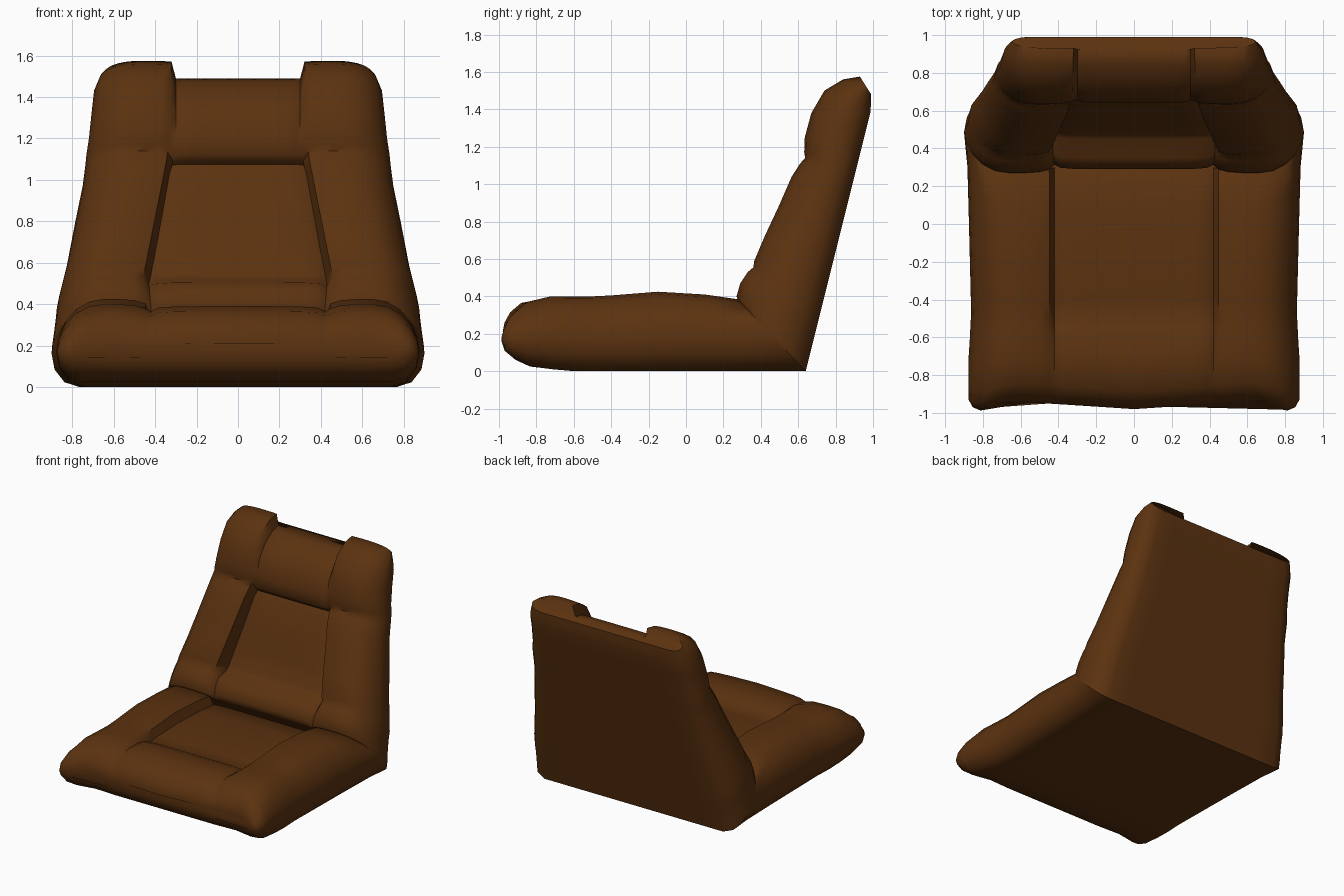
import bpy
import bmesh
import math

default_cube = bpy.data.objects.get("Cube")
if default_cube:
    bpy.data.objects.remove(default_cube, do_unlink=True)

# Single upholstery colour
leather = bpy.data.materials.new("brown_leather")
leather.use_nodes = True
leather_colour = (0.105, 0.032, 0.005, 1.0)
leather.diffuse_color = leather_colour
leather.node_tree.nodes["Principled BSDF"].inputs["Base Color"].default_value = leather_colour

# Half cross-section: (fraction across, fraction of thickness)
INNER_PANEL = [(0, 1), (.4, 1), (.75, .995), (.92, .98), (1, .935)]
SIDE_ROLL = [(.06, .95), (.17, .985), (.35, 1), (.5, 1), (.66, .97), (.8, .88),
             (.91, .74), (.975, .58), (1, .42), (.97, .22), (.87, .06), (.72, 0), (.4, 0), (0, 0)]


def interpolate(profile, value):
    """Piecewise linear lookup in a short ascending profile."""
    if value <= profile[0][0]:
        return profile[0][1]
    for (a, start), (b, end) in zip(profile, profile[1:]):
        if value <= b:
            return start + (end - start) * (value - a) / (b - a)
    return profile[-1][1]


def mix(first, second, factor):
    return tuple(p + (q - p) * factor for p, q in zip(first, second))


def cushion_ring(under, rail, centre, groove, width):
    """Closed symmetric ring: underside, side rolls and central panel."""
    half = []
    for across, thickness in INNER_PANEL:
        half.append((across * groove, *mix(under, centre, thickness)))
    for across, thickness in SIDE_ROLL:
        half.append((groove + across * (width - groove), *mix(under, rail, thickness)))
    mirrored = [(-x, y, z) for x, y, z in reversed(half[1:])]
    return half + mirrored


def loft(name, rings):
    """Skin a series of matching rings and close both ends."""
    bm = bmesh.new()
    loops = [[bm.verts.new(point) for point in ring] for ring in rings]
    for lower, upper in zip(loops, loops[1:]):
        count = len(lower)
        for i in range(count):
            j = (i + 1) % count
            bm.faces.new((lower[i], lower[j], upper[j], upper[i]))
    bm.faces.new(loops[0])
    bm.faces.new(loops[-1])
    bmesh.ops.recalc_face_normals(bm, faces=bm.faces)
    mesh = bpy.data.meshes.new(name)
    bm.to_mesh(mesh)
    bm.free()
    mesh.materials.append(leather)
    part = bpy.data.objects.new(name, mesh)
    bpy.context.collection.objects.link(part)
    bpy.ops.object.select_all(action="DESELECT")
    part.select_set(True)
    bpy.context.view_layer.objects.active = part
    bpy.ops.object.shade_smooth_by_angle(angle=math.radians(50))
    return part


# Seat cushion, from the mitre with the back to the front roll
seat_underside = [(.64, 0), (.45, 0), (.1, 0), (-.3, 0), (-.45, 0), (-.5, 0), (-.6, 0),
                  (-.72, .01), (-.85, .025), (-.93, .06), (-.97, .1), (-.985, .14)]
seat_rail = [(.275, .385), (.1, .41), (-.15, .425), (-.4, .405), (-.5, .4), (-.55, .4),
             (-.62, .4), (-.75, .4), (-.89, .37), (-.95, .32), (-.98, .26), (-.99, .21)]
seat_centre_height = [.33, .345, .355, .345, .335, .36, .385, .39, .365, .315, .26, .21]
seat_width = [(-.99, .82), (-.98, .855), (-.95, .875), (-.8, .88), (-.5, .862), (.1, .882), (.275, .9)]
front_bow = [(0, .01), (.3, .03), (.55, .045), (.68, .045), (.8, 0), (.9, .01)]

seat_rings = []
for under, rail, height in zip(seat_underside, seat_rail, seat_centre_height):
    ring = cushion_ring(under, rail, (rail[0], height), .42, interpolate(seat_width, rail[0]))
    fade = min(1, max(0, (-rail[0] - .5) / .45))
    seat_rings.append([(x, y + fade * interpolate(front_bow, abs(x)), z) for x, y, z in ring])
loft("seat_cushion", seat_rings)

# Backrest, from the mitre up through lumbar roll, panel and headrest
back_rear_height = [0, .05, .12, .2, .25, .32, .5, .72, .92, 1, 1.04, 1.09,
                    1.16, 1.28, 1.38, 1.44, 1.48]
back_rail = [(.275, .385), (.27, .4), (.29, .47), (.33, .53), (.36, .555), (.365, .59),
             (.42, .72), (.495, .88), (.565, 1.04), (.61, 1.11), (.637, 1.14), (.632, 1.17),
             (.635, 1.25), (.67, 1.38), (.74, 1.5), (.84, 1.56), (.93, 1.575)]
back_centre = [(.29, .37), (.29, .4), (.305, .46), (.35, .505), (.45, .52), (.475, .55),
               (.52, .68), (.59, .85), (.655, 1.03), (.685, 1.075), (.66, 1.095), (.64, 1.12),
               (.64, 1.2), (.67, 1.32), (.74, 1.41), (.84, 1.475), (.92, 1.49)]
back_width = [(.385, .9), (.555, .875), (.72, .825), (1.04, .75), (1.25, .72), (1.5, .695),
              (1.56, .67), (1.575, .645)]
back_groove = [(.4, .42), (.55, .43), (1.1, .32), (1.25, .3)]

back_rings = []
for rear, rail, centre in zip(back_rear_height, back_rail, back_centre):
    rear_point = (min(.64 + .25 * rear, .99), rear)
    back_rings.append(cushion_ring(rear_point, rail, centre,
                                   interpolate(back_groove, rail[1]),
                                   interpolate(back_width, rail[1])))
loft("backrest_cushion", back_rings)
